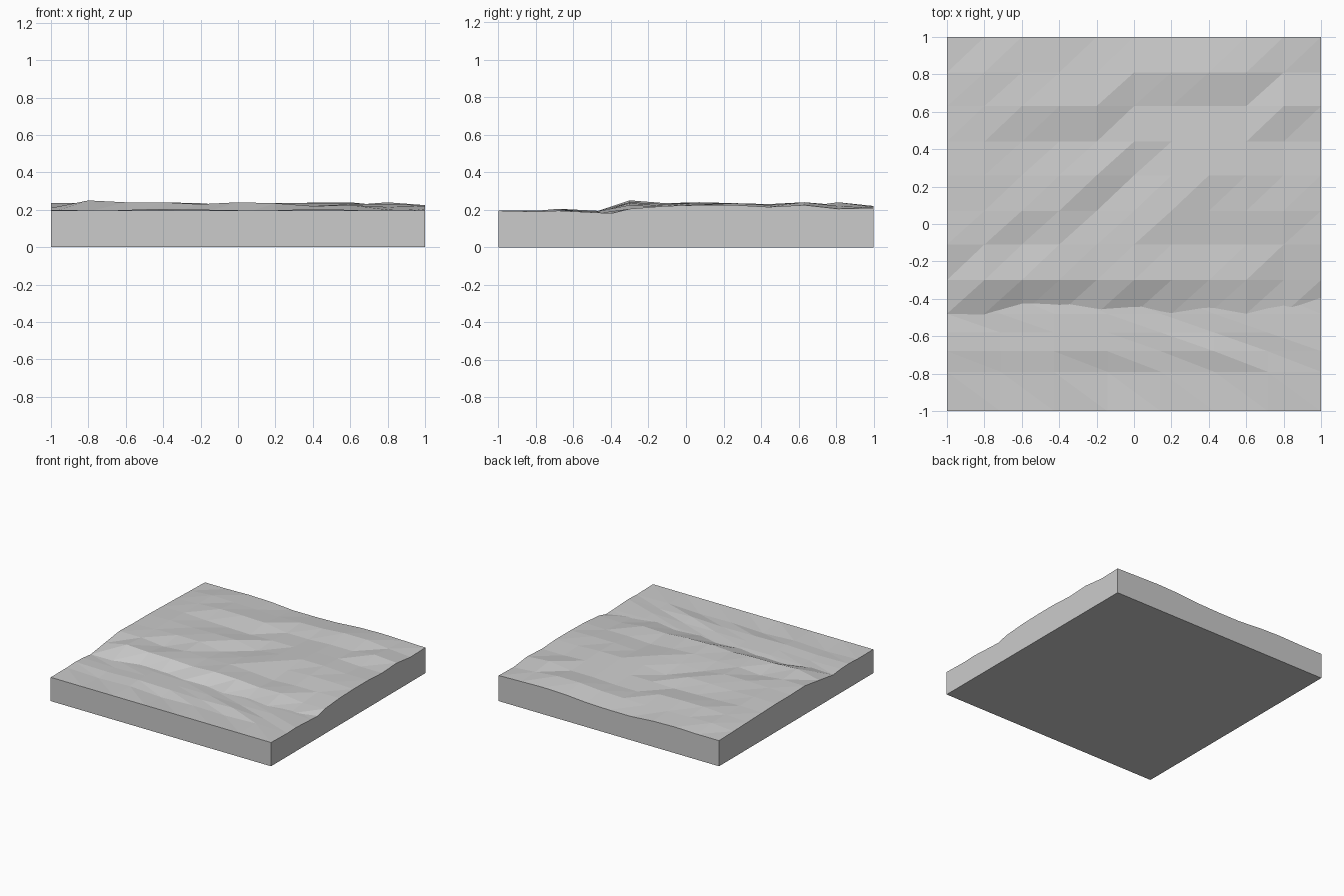
import bpy
import bmesh

cube = bpy.data.objects.get("Cube")
if cube:
    bpy.data.objects.remove(cube, do_unlink=True)

LEVEL = 0.18    # reference height of the ground
STEP = 0.005    # height of one terrain step

# One stone colour for the whole tile
stone = bpy.data.materials.new("stone_grey")
stone.use_nodes = True
colour = (0.6, 0.6, 0.6, 1)
stone.diffuse_color = colour
stone.node_tree.nodes["Principled BSDF"].inputs["Base Color"].default_value = colour


def terrain_slab(name, rows, base, rising_diagonal):
    """Solid slab whose top follows rows of (y, heights in steps), back to front."""
    bm = bmesh.new()
    grid = []
    for y, heights in rows:
        last = len(heights) - 1
        grid.append([bm.verts.new((2 * i / last - 1, y, LEVEL + STEP * h))
                     for i, h in enumerate(heights)])

    # Faceted top, two triangles per cell
    for back, front in zip(grid, grid[1:]):
        for i in range(len(back) - 1):
            a, b, c, d = back[i], front[i], front[i + 1], back[i + 1]
            if rising_diagonal:
                triangles = ((a, b, d), (b, c, d))
            else:
                triangles = ((a, b, c), (a, c, d))
            for triangle in triangles:
                bm.faces.new(triangle)

    # Vertical walls and flat underside
    rim = (grid[0] + [row[-1] for row in grid[1:-1]]
           + grid[-1][::-1] + [row[0] for row in grid[-2:0:-1]])
    foot = [bm.verts.new((v.co.x, v.co.y, base)) for v in rim]
    for i in range(len(rim)):
        j = (i + 1) % len(rim)
        bm.faces.new((rim[i], rim[j], foot[j], foot[i]))
    bm.faces.new(foot)
    bmesh.ops.recalc_face_normals(bm, faces=bm.faces)

    mesh = bpy.data.meshes.new(name)
    bm.to_mesh(mesh)
    bm.free()
    mesh.materials.append(stone)
    slab = bpy.data.objects.new(name, mesh)
    bpy.context.collection.objects.link(slab)
    return slab


# Raised ground, ending in a slope that runs down under the front ledge
upland_rows = [
    (1.0, (6, 6, 7, 6, 3, 3, 4, 7, 8, 7, 6)),
    (0.81, (7, 10, 9, 8, 7, 8, 9, 12, 12, 8, 5)),
    (0.63, (8, 10, 12, 12, 11, 5, 5, 7, 7, 12, 9)),
    (0.44, (9, 10, 8, 7, 6, 7, 7, 9, 9, 7, 7)),
    (0.26, (10, 11, 10, 11, 11, 4, 9, 11, 11, 9, 9)),
    (0.07, (10, 11, 12, 12, 6, 8, 11, 8, 10, 10, 9)),
    (-0.11, (11, 11, 7, 10, 9, 10, 8, 5, 7, 7, 8)),
    (-0.3, (6, 14, 12, 12, 10, 12, 11, 8, 9, 4, 5)),
    (-0.48, (1, 2, -3, -2, 0, -2, 1, 0, 2, 0, -4)),
    (-1.0, [-33] * 11),
]
terrain_slab("upland_ground", upland_rows, 0, True)

# Lower rippled ledge along the front, its back edge buried in the upland
ledge_rows = [
    (-0.36, [0] * 8),
    (-0.48, (1, 2, 3, 2, 1, 2, 2, 1)),
    (-0.58, (3, 2, 4, 3, 3, 2, 3, 2)),
    (-0.68, (4, 3, 5, 4, 3, 5, 2, 3)),
    (-0.79, (3, 1, 3, 0, 2, 1, 3, 2)),
    (-1.0, [3] * 8),
]
terrain_slab("front_ledge", ledge_rows, 0.012, False)
